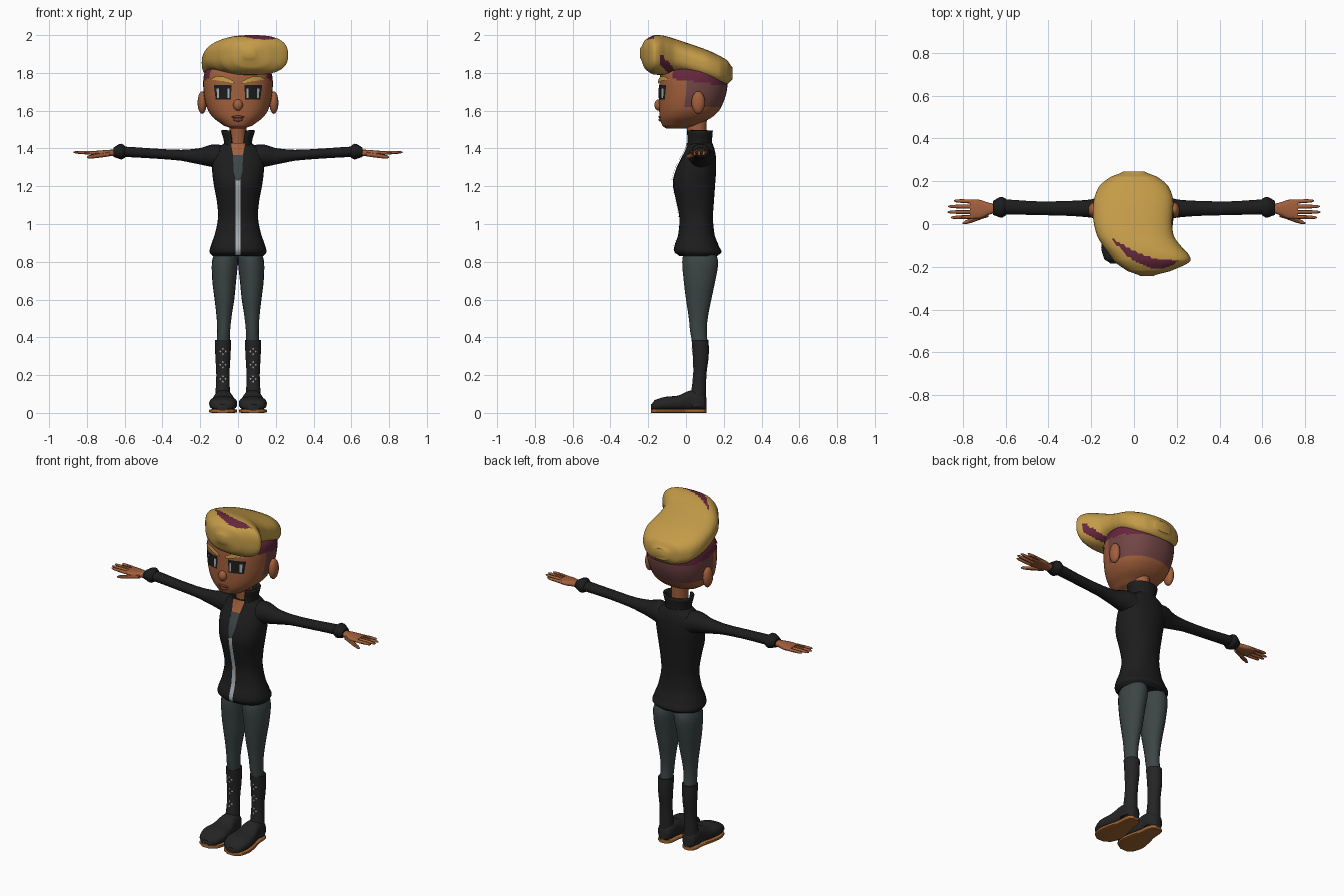
import bpy, bmesh, math
from mathutils import Vector

if "Cube" in bpy.data.objects:
    bpy.data.objects.remove(bpy.data.objects["Cube"])


def material(name, r, g, b):
    m = bpy.data.materials.new(name)
    m.diffuse_color = (r, g, b, 1)
    m.use_nodes = True
    m.node_tree.nodes["Principled BSDF"].inputs["Base Color"].default_value = m.diffuse_color
    return m


SKIN = material("skin", 0.36, 0.115, 0.045)
GOLD = material("hair_gold", 0.55, 0.33, 0.065)
PLUM = material("hair_plum", 0.13, 0.02, 0.045)
MAUVE = material("shaved_scalp", 0.17, 0.06, 0.06)
BLACK = material("jacket_black", 0.012, 0.012, 0.012)
SLATE = material("slate_cloth", 0.045, 0.06, 0.06)
BOOT = material("boot_black", 0.018, 0.018, 0.019)
TAN = material("sole_tan", 0.36, 0.13, 0.03)
PALE = material("pale_grey", 0.4, 0.43, 0.45)
LIP = material("lip_brown", 0.2, 0.05, 0.025)


def dense(rings, k=4):
    """Smoothly resample rings of (t, a0, a1, b0, b1)."""
    out = []
    for i in range(len(rings) - 1):
        p0, p1, p2 = rings[max(i - 1, 0)], rings[i], rings[i + 1]
        p3 = rings[min(i + 2, len(rings) - 1)]
        for s in range(k):
            u = s / k
            row = [p1[0] + (p2[0] - p1[0]) * u]
            for a, b, c, d in list(zip(p0, p1, p2, p3))[1:]:
                row.append(0.5 * (2 * b + (c - a) * u + (2 * a - 5 * b + 4 * c - d) * u * u
                                  + (3 * b - a - 3 * c + d) * u ** 3))
            out.append(row)
    return out + [list(rings[-1])]


def finish(name, bm, mats, mirror=False, rule=None, thick=0):
    me = bpy.data.meshes.new(name)
    if rule:
        for f in bm.faces:
            f.material_index = rule(f.calc_center_median(), f.normal)
    bm.to_mesh(me)
    bm.free()
    for m in mats:
        me.materials.append(m)
    o = bpy.data.objects.new(name, me)
    bpy.context.collection.objects.link(o)
    bpy.context.view_layer.objects.active = o
    o.select_set(True)
    bpy.ops.object.shade_smooth_by_angle(angle=math.radians(45))
    o.select_set(False)
    if thick:
        o.modifiers.new("wall", 'SOLIDIFY').thickness = thick
    if mirror:
        o.modifiers.new("mirror", 'MIRROR')
    return o


def loft(name, rings, mats, axis='z', n=2.0, segs=24, k=4, gap=0.0, thick=0, **kw):
    """Skin superellipse rings along an axis; gap leaves an opening at -y."""
    bm = bmesh.new()
    loops = []
    count = segs + 1 if gap else segs
    for t, a0, a1, b0, b1 in dense(rings, k):
        loop = []
        for j in range(count):
            th = -math.pi / 2 + gap + (2 * math.pi - 2 * gap) * j / segs
            c, s = math.cos(th), math.sin(th)
            a = (a0 + a1) / 2 + (a1 - a0) / 2 * math.copysign(abs(c) ** (2 / n), c)
            b = (b0 + b1) / 2 + (b1 - b0) / 2 * math.copysign(abs(s) ** (2 / n), s)
            loop.append(bm.verts.new({'z': (a, b, t), 'y': (a, t, b), 'x': (t, a, b)}[axis]))
        loops.append(loop)
    for l0, l1 in zip(loops, loops[1:]):
        for j in range(segs):
            q = (j + 1) % count
            bm.faces.new((l0[j], l0[q], l1[q], l1[j]))
    if not gap:
        bm.faces.new(loops[0])
        bm.faces.new(loops[-1])
    bmesh.ops.recalc_face_normals(bm, faces=bm.faces)
    bm.normal_update()
    return finish(name, bm, mats, thick=thick, **kw)


def front(rings, n, x, z):
    """Front surface y of a vertical loft."""
    d = dense(rings)
    z = min(max(z, d[0][0]), d[-1][0])
    for p, q in zip(d, d[1:]):
        if p[0] <= z <= q[0]:
            u = (z - p[0]) / (q[0] - p[0])
            _, a0, a1, b0, b1 = [i + (j - i) * u for i, j in zip(p, q)]
            v = min(abs((x - (a0 + a1) / 2) / ((a1 - a0) / 2)), 1)
            return (b0 + b1) / 2 - (b1 - b0) / 2 * (1 - v ** n) ** (1 / n)


def patch(name, rings, n, rows, off, mat, mirror=False, k=5, cols=6):
    """Thin surface-hugging plate from rows of (z, x0, x1)."""
    bm = bmesh.new()
    full = [[i + (j - i) * s / k for i, j in zip(p, q)]
            for p, q in zip(rows, rows[1:]) for s in range(k)] + [rows[-1]]
    grid = []
    for z, x0, x1 in full:
        xs = [x0 + (x1 - x0) * j / cols for j in range(cols + 1)]
        grid.append([bm.verts.new((x, front(rings, n, x, z) - off, z)) for x in xs])
    for r0, r1 in zip(grid, grid[1:]):
        for j in range(cols):
            bm.faces.new((r0[j], r0[j + 1], r1[j + 1], r1[j]))
    bm.normal_update()
    return finish(name, bm, [mat], mirror)


def ball(name, loc, rad, mat, mirror=False):
    bm = bmesh.new()
    bmesh.ops.create_uvsphere(bm, u_segments=16, v_segments=10, radius=1)
    bmesh.ops.scale(bm, vec=Vector(rad), verts=bm.verts)
    bmesh.ops.translate(bm, vec=Vector(loc), verts=bm.verts)
    return finish(name, bm, [mat], mirror)


def sym(rows):
    return [(z, -x, x, y0, y1) for z, x, y0, y1 in rows]


# Head with shaved sides and back
head = sym([(1.505, .035, -.105, 0), (1.52, .075, -.125, .05), (1.56, .128, -.138, .13),
            (1.60, .158, -.142, .175), (1.65, .174, -.143, .2), (1.70, .182, -.142, .215),
            (1.76, .184, -.14, .22), (1.81, .172, -.13, .21), (1.85, .12, -.08, .15)])


def scalp(c, nrm):
    if c.y > -.07 and c.z > 1.76 - .13 * c.y:
        return 2
    return 1 if c.y > 0 and c.z > 1.62 else 0


loft("head", head, [SKIN, MAUVE, PLUM], n=2.3, segs=40, k=5, rule=scalp)
ball("ear", (.19, .065, 1.643), (.024, .036, .06), SKIN, True)
ball("nose", (0, -.145, 1.63), (.026, .022, .03), SKIN)
ball("upper_lip", (0, -.137, 1.567), (.034, .009, .007), LIP)
ball("lower_lip", (0, -.136, 1.552), (.025, .009, .009), LIP)

# Eyes and brows
patch("eye_frame", head, 2.3, [(1.66, .038, .118), (1.735, .034, .128)], .003, BLACK, True)
patch("eye_white", head, 2.3, [(1.668, .046, .11), (1.718, .044, .114)], .006, PALE, True)
patch("pupil", head, 2.3, [(1.668, .056, .1), (1.72, .056, .1)], .009, BLACK, True)
patch("eyebrow", head, 2.3, [(1.742, .018, .035), (1.755, .022, .085), (1.766, .04, .15),
                             (1.78, .075, .12)], .008, GOLD, True)

# Swept hair with a plum streak across the quiff
hair = [(-.243, .03, .09, 1.88, 1.93), (-.22, -.03, .17, 1.825, 1.97),
        (-.18, -.085, .255, 1.795, 1.995), (-.15, -.11, .26, 1.79, 2.0),
        (-.11, -.14, .225, 1.79, 1.995), (-.06, -.17, .188, 1.795, 1.98),
        (0, -.187, .178, 1.785, 1.96), (.06, -.192, .182, 1.765, 1.94),
        (.12, -.186, .182, 1.75, 1.918), (.18, -.16, .158, 1.735, 1.89),
        (.22, -.11, .11, 1.74, 1.865), (.245, -.05, .05, 1.765, 1.83)]


def streak(c, nrm):
    mid = -.185 + 2.2 * (c.x - .13) ** 2
    width = .024 * max(0, 1 - (abs(c.x - .055) / .155) ** 3)
    if nrm.z > 0 and abs(c.y - mid) < width:
        return 1
    temple = abs(c.z - (1.9 - 1.1 * (c.y + .16))) < .03
    return int(temple and c.x > .1 and -.14 < c.y < -.05 and nrm.z < .5)


loft("hair", hair, [GOLD, PLUM], axis='y', n=2.6, segs=72, k=6, rule=streak)

# Neck, jacket body and standing collar
loft("neck", sym([(1.36, .05, .015, .115), (1.44, .045, .012, .108), (1.55, .045, .0, .11)]), [SKIN])
body = sym([(.83, .135, -.035, .165), (.85, .15, -.06, .188), (.88, .145, -.062, .175),
            (.94, .124, -.042, .152), (1.03, .106, -.035, .143), (1.12, .112, -.052, .148),
            (1.22, .13, -.07, .155), (1.30, .138, -.05, .16), (1.36, .135, -.02, .158),
            (1.40, .115, 0, .15), (1.43, .07, .01, .14)])
loft("jacket", body, [BLACK], n=2.2, segs=28)
loft("collar", sym([(1.38, .075, -.005, .142), (1.44, .075, 0, .138), (1.495, .09, -.004, .142)]),
     [BLACK], gap=.5, thick=.01)
patch("zip", body, 2.2, [(.835, -.012, .012), (1.25, -.012, .012)], .005, PALE, k=24, cols=2)
patch("shirt", body, 2.2, [(1.23, -.01, .01), (1.28, -.024, .024), (1.365, -.026, .026)], .007, SLATE)
patch("open_neck", body, 2.2, [(1.365, -.026, .026), (1.428, -.038, .038)], .006, SKIN)

# Sleeves, cuffs and hands
loft("sleeve", [(.07, .01, .145, 1.28, 1.415), (.13, .015, .135, 1.30, 1.422),
                (.2, .03, .115, 1.315, 1.402), (.3, .038, .108, 1.335, 1.393),
                (.45, .042, .106, 1.347, 1.4), (.61, .045, .115, 1.355, 1.41)],
     [BLACK], axis='x', segs=16, mirror=True)
loft("cuff", [(.597, .042, .117, 1.352, 1.412), (.615, .03, .127, 1.342, 1.425),
              (.635, .034, .122, 1.347, 1.42), (.658, .042, .108, 1.355, 1.405)],
     [BLACK], axis='x', segs=16, k=2, mirror=True)
loft("palm", [(.645, .052, .094, 1.36, 1.393), (.68, .042, .1, 1.36, 1.393),
              (.72, .025, .113, 1.36, 1.39), (.765, .025, .115, 1.365, 1.387)],
     [SKIN], axis='x', n=2.6, segs=16, mirror=True)


def finger(name, x0, y0, z0, x1, y1, z1, r):
    rows = []
    for u, s in ((0, 1), (.5, 1), (.9, .75), (1, .3)):
        x, y, z = x0 + (x1 - x0) * u, y0 + (y1 - y0) * u, z0 + (z1 - z0) * u
        rows.append((x, y - r * s, y + r * s, z - r * s, z + r * s))
    loft(name, rows, [SKIN], axis='x', segs=8, k=2, mirror=True)


for i, (y, tip) in enumerate([(.105, .84), (.081, .868), (.057, .87), (.034, .855)]):
    finger(f"finger_{i + 1}", .75, y, 1.376, tip, y + (y - .07) * .1, 1.38, .009)
finger("thumb", .68, .045, 1.37, .8, .004, 1.354, .012)

# Trousers
loft("trouser_leg", [(.87, .0, .12, -.01, .15), (.8, .0, .138, -.02, .17), (.7, .01, .136, -.012, .155),
                     (.6, .02, .124, 0, .134), (.5, .035, .113, .015, .115), (.43, .042, .11, .022, .11),
                     (.36, .044, .112, .034, .115)], [SLATE], segs=20, mirror=True)

# Boots with soles
shaft = [(.03, .035, .128, .005, .105), (.1, .042, .12, .025, .107), (.2, .045, .115, .038, .108),
         (.3, .04, .12, .036, .12), (.385, .036, .122, .03, .12)]
loft("boot_shaft", shaft, [BOOT], segs=20, mirror=True)
outline = [(-.185, .055, .11, .045), (-.165, .022, .138, .068), (-.11, .004, .153, .085),
           (-.04, .012, .143, .092), (.02, .027, .128, .118), (.07, .032, .125, .115),
           (.095, .042, .118, .1), (.108, .06, .1, .08)]
loft("boot_foot", [(y, a, b, .012, h) for y, a, b, h in outline], [BOOT], axis='y', n=2.6, mirror=True)
loft("boot_sole", [(y, a, b, 0, .02) for y, a, b, h in outline], [TAN], axis='y', n=6, mirror=True)
for i, z in enumerate((.18, .255, .325)):
    for j, (dx, dz) in enumerate(((-.014, 0), (.014, 0), (0, .014), (0, -.014))):
        x = .08 + dx
        patch(f"boot_fleck_{i}_{j}", shaft, 2, [(z + dz - .005, x - .001, x + .001),
              (z + dz, x - .005, x + .005), (z + dz + .005, x - .001, x + .001)],
              .003, PALE, True, k=1, cols=2)
